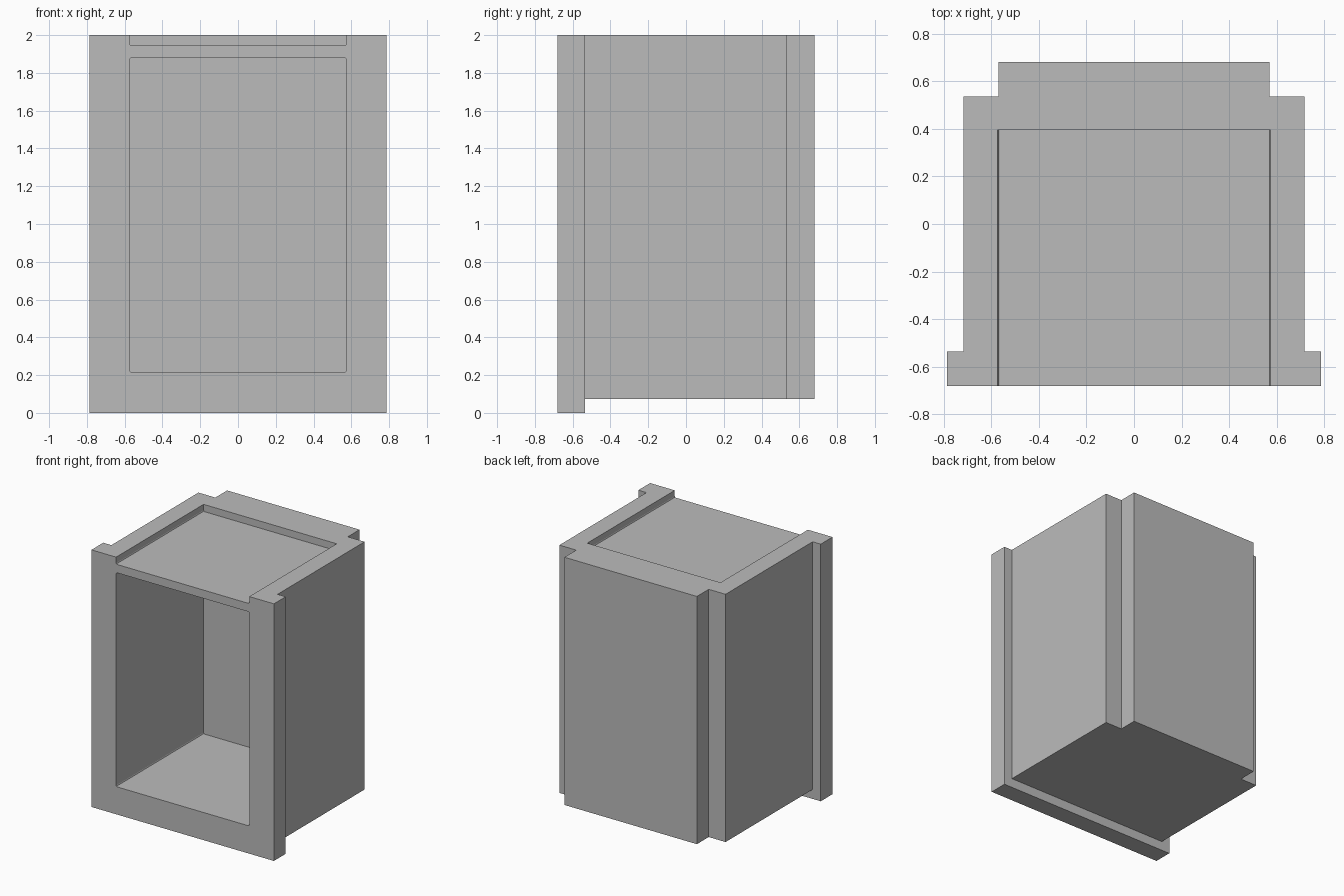
import bpy
import bmesh
from mathutils import Vector

cube = bpy.data.objects.get("Cube")
if cube:
    bpy.data.objects.remove(cube, do_unlink=True)

# Material
grey = bpy.data.materials.new("plain_grey")
grey.use_nodes = True
colour = (0.5, 0.5, 0.5, 1)
grey.diffuse_color = colour
grey.node_tree.nodes["Principled BSDF"].inputs["Base Color"].default_value = colour


def add_object(name, bm):
    bmesh.ops.recalc_face_normals(bm, faces=bm.faces)
    mesh = bpy.data.meshes.new(name)
    bm.to_mesh(mesh)
    bm.free()
    mesh.materials.append(grey)
    obj = bpy.data.objects.new(name, mesh)
    bpy.context.collection.objects.link(obj)
    return obj


def add_prism(name, outline, bottom, top):
    bm = bmesh.new()
    face = bm.faces.new([bm.verts.new((x, y, bottom)) for x, y in outline])
    up = bmesh.ops.extrude_face_region(bm, geom=[face])["geom"]
    verts = [v for v in up if isinstance(v, bmesh.types.BMVert)]
    bmesh.ops.translate(bm, verts=verts, vec=(0, 0, top - bottom))
    return add_object(name, bm)


def add_cutter(name, low, high, round_corners=0):
    low, high = Vector(low), Vector(high)
    bm = bmesh.new()
    bmesh.ops.create_cube(bm, size=1)
    bmesh.ops.scale(bm, vec=high - low, verts=bm.verts)
    bmesh.ops.translate(bm, vec=(low + high) / 2, verts=bm.verts)
    if round_corners:
        along_depth = [e for e in bm.edges
                       if abs(e.verts[0].co.y - e.verts[1].co.y) > 0.1]
        bmesh.ops.bevel(bm, geom=along_depth, offset=round_corners,
                        segments=2, profile=0.5, affect='EDGES')
    obj = add_object(name, bm)
    obj.hide_render = True
    return obj


# Housing: front flange, main body and narrower back step in one plan
right_half = [(0.785, -0.68), (0.785, -0.535), (0.715, -0.535),
              (0.715, 0.535), (0.57, 0.535), (0.57, 0.68)]
left_half = [(-x, y) for x, y in reversed(right_half)]
housing = add_prism("housing", right_half + left_half, 0, 2)

# Cuts: front opening, top recess open to the front, raised underside
cutters = [
    add_cutter("opening_cutter", (-0.573, -1, 0.215), (0.573, 0.395, 1.88), 0.01),
    add_cutter("recess_cutter", (-0.573, -1, 1.945), (0.573, 0.395, 2.3), 0.01),
    add_cutter("underside_cutter", (-1, -0.535, -0.3), (1, 1, 0.073)),
]
for cutter in cutters:
    cut = housing.modifiers.new(cutter.name, 'BOOLEAN')
    cut.operation = 'DIFFERENCE'
    cut.solver = 'EXACT'
    cut.object = cutter

# Bake the cuts and drop the helpers
bpy.context.view_layer.objects.active = housing
housing.select_set(True)
for cutter in cutters:
    bpy.ops.object.modifier_apply(modifier=cutter.name)
    bpy.data.objects.remove(cutter, do_unlink=True)
